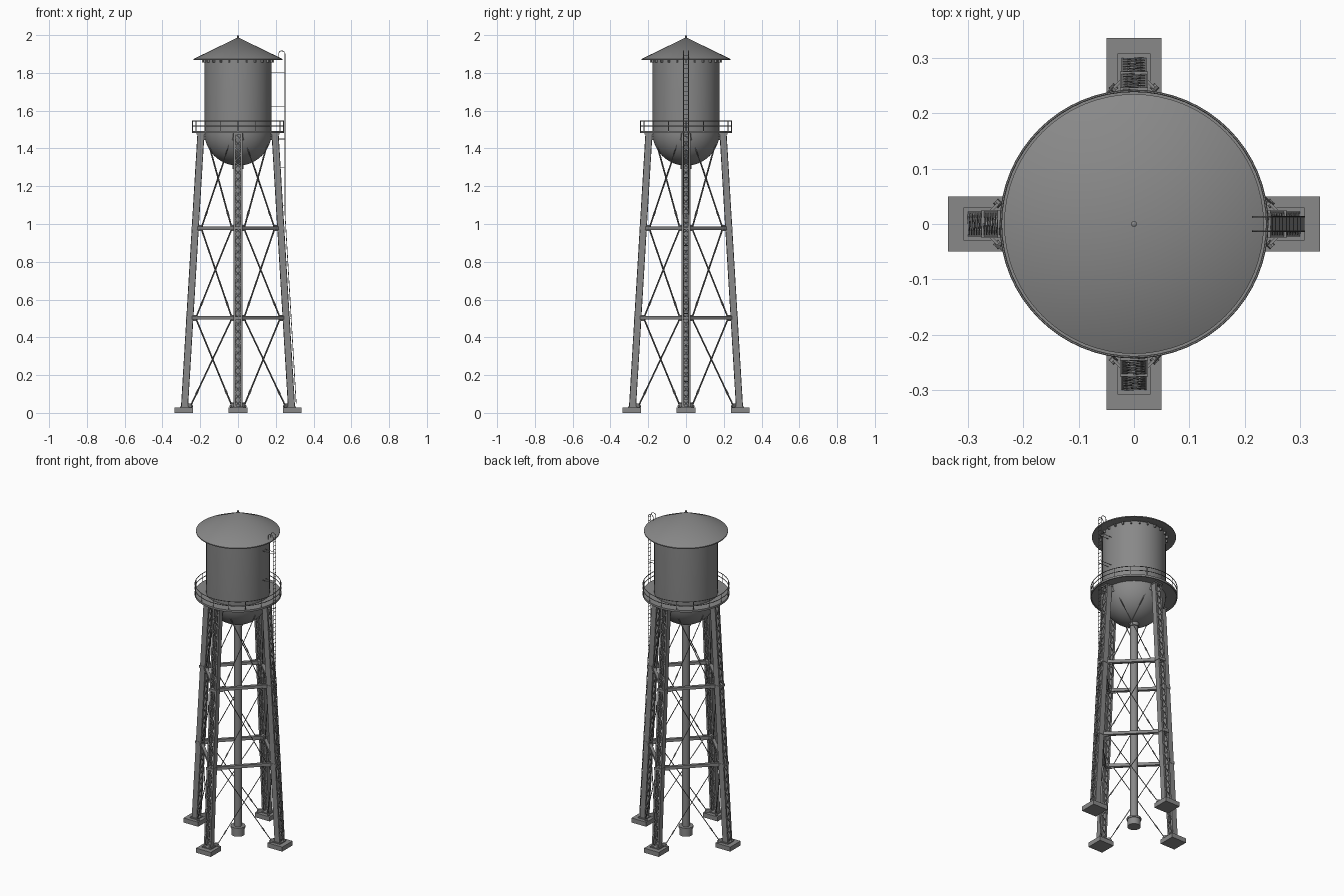
import bpy, bmesh, math
from mathutils import Vector, Matrix

cube = bpy.data.objects.get("Cube")
if cube:
    bpy.data.objects.remove(cube, do_unlink=True)

GREY = (0.25, 0.25, 0.25, 1)
steel = bpy.data.materials.new("grey_steel")
steel.use_nodes = True
steel.diffuse_color = GREY
steel.node_tree.nodes["Principled BSDF"].inputs["Base Color"].default_value = GREY


def finish(name, bm, smooth=False):
    mesh = bpy.data.meshes.new(name)
    bmesh.ops.recalc_face_normals(bm, faces=bm.faces[:])
    bm.to_mesh(mesh)
    bm.free()
    mesh.materials.append(steel)
    ob = bpy.data.objects.new(name, mesh)
    bpy.context.collection.objects.link(ob)
    if smooth:
        bpy.ops.object.select_all(action='DESELECT')
        ob.select_set(True)
        bpy.context.view_layer.objects.active = ob
        bpy.ops.object.shade_smooth_by_angle(angle=math.radians(35))
    return ob


def four(ob, names):
    """Repeat a part around the tower by quarter turns."""
    base = ob.name
    for i, side in enumerate(names):
        part = ob if i == 0 else ob.copy()
        if i:
            bpy.context.collection.objects.link(part)
        part.name = base + "_" + side
        part.rotation_euler.z = i * math.pi / 2


def lathe(name, profile, steps=64):
    bm = bmesh.new()
    verts = [bm.verts.new((r, 0, z)) for r, z in profile]
    edges = [bm.edges.new(p) for p in zip(verts, verts[1:])]
    bmesh.ops.spin(bm, geom=verts + edges, cent=(0, 0, 0), axis=(0, 0, 1),
                   angle=math.tau, steps=steps, use_duplicate=False)
    bmesh.ops.remove_doubles(bm, verts=bm.verts[:], dist=0.0004)
    return finish(name, bm, True)


def box(bm, centre, size):
    m = Matrix.Translation(centre) @ Matrix.Diagonal((*size, 1))
    bmesh.ops.create_cube(bm, size=1, matrix=m)


def bar(bm, a, b, wide, deep, side=(0, 1, 0)):
    """Box from a to b; 'wide' is measured along the side direction."""
    a, b = Vector(a), Vector(b)
    z = (b - a).normalized()
    x = Vector(side)
    x = (x - z * x.dot(z)).normalized()
    rot = Matrix((x, z.cross(x), z)).transposed().to_4x4()
    m = Matrix.Translation((a + b) / 2) @ rot @ Matrix.Diagonal((wide, deep, (b - a).length, 1))
    bmesh.ops.create_cube(bm, size=1, matrix=m)


def rod(bm, a, b, r, sides=6):
    a, b = Vector(a), Vector(b)
    m = Matrix.Translation((a + b) / 2) @ (b - a).to_track_quat('Z', 'Y').to_matrix().to_4x4()
    bmesh.ops.create_cone(bm, cap_ends=True, segments=sides, radius1=r, radius2=r,
                          depth=(b - a).length, matrix=m)


def lean(z):
    """Distance of a leg's centre line from the tower axis."""
    return 0.285 - 0.06 * z


# Tank with round bottom
TANK, DECK = 0.178, 1.487
bowl = [(TANK * math.sin(t * math.pi / 32), DECK - TANK * math.cos(t * math.pi / 32))
        for t in range(17)]
lathe("tank", bowl + [(TANK, 1.875)])

# Conical roof and finial
lathe("roof", [(0, 1.988), (0.235, 1.874), (0.235, 1.868), (TANK, 1.872), (0, 1.96)])
lathe("roof_finial", [(0, 1.98), (0.005, 1.982), (0.005, 1.996), (0, 2.0)], 12)
bm = bmesh.new()
for i in range(24):
    a = i * math.tau / 24
    c, s = math.cos(a), math.sin(a)
    bar(bm, (0.176 * c, 0.176 * s, 1.862), (0.19 * c, 0.19 * s, 1.862), 0.008, 0.014, (-s, c, 0))
finish("roof_brackets", bm)

# Walkway deck and railing
lathe("walkway", [(0.17, 1.493), (0.243, 1.493), (0.243, 1.481), (0.237, 1.481),
                  (0.237, 1.487), (0.17, 1.487)])
RAIL = 0.241
for name, z in (("mid_rail", 1.519), ("top_rail", 1.545)):
    ring = [(RAIL + 0.0022 * math.cos(t * math.tau / 6), z + 0.0022 * math.sin(t * math.tau / 6))
            for t in range(7)]
    lathe(name, ring)
bm = bmesh.new()
for i in range(16):
    a = i * math.tau / 16
    x, y = RAIL * math.cos(a), RAIL * math.sin(a)
    rod(bm, (x, y, 1.485), (x, y, 1.545), 0.002)
finish("rail_posts", bm)

# Riser pipe with its base drum
lathe("riser_pipe", [(0, 0), (0.037, 0), (0.037, 0.042), (0.041, 0.042), (0.041, 0.054),
                     (0.022, 0.054), (0.022, 1.29), (0.028, 1.29), (0.028, 1.325)], 32)

# Footings
SIDES = ("left", "back", "right", "front")
bm = bmesh.new()
box(bm, (0.287, 0, 0.014), (0.1, 0.1, 0.028))
four(finish("footing", bm), SIDES)

# Legs: two channels joined by zigzag lacing
LOW, HIGH, DEPTH, HALF = 0.03, 1.483, 0.034, 0.021
bm = bmesh.new()
box(bm, (lean(LOW), 0, 0.031), (0.05, 0.06, 0.006))
for s in (-1, 1):
    def at(z, dx, y):
        return (lean(z) + dx, y, z)
    bar(bm, at(LOW, 0, s * HALF), at(HIGH, 0, s * HALF), 0.004, DEPTH)
    for e in (-1, 1):
        dx = e * (DEPTH / 2 - 0.0015)
        bar(bm, at(LOW, dx, s * 0.0165), at(HIGH, dx, s * 0.0165), 0.009, 0.003)
    # Lacing on the inner and outer face, in opposite phase
    count = 38
    step = (HIGH - LOW) / count
    dx = s * (DEPTH / 2 + 0.0005)
    for i in range(count):
        y = 0.018 * s * (-1) ** i
        bar(bm, at(LOW + i * step, dx, -y), at(LOW + (i + 1) * step, dx, y), 0.0022, 0.006, (1, 0, 0))
box(bm, (lean(1.478), 0, 1.478), (0.045, 0.05, 0.008))
four(finish("leg", bm), SIDES)

# Struts and gussets between neighbouring legs
LEVELS = (0.035, 0.503, 0.978, 1.462)
ALONG = Vector((-1, 1, 0)).normalized()
FACE = Vector((1, 1, 0)).normalized()


def near(z, gap):
    """Points beside two neighbouring legs at one height."""
    r = lean(z)
    return Vector((r, 0, z)) + ALONG * gap, Vector((0, r, z)) - ALONG * gap


bm = bmesh.new()
for z in LEVELS[1:3]:
    a, b = near(z, 0.015)
    bar(bm, a, b, 0.018, 0.018, FACE)
    box(bm, (lean(z), 0, z), (0.042, 0.05, 0.016))
for z in LEVELS:
    for p, q in zip(near(z, 0.02), near(z, 0.052)):
        bar(bm, p, q, 0.005, 0.032, FACE)
        rod(bm, q - FACE * 0.006, q + FACE * 0.006, 0.006, 8)
four(finish("strut", bm), SIDES)

# Crossed tie rods with turnbuckles
bm = bmesh.new()
for low, high in zip(LEVELS, LEVELS[1:]):
    a, b = near(low + 0.01, 0.05)
    c, d = near(high - 0.01, 0.05)
    for p, q, shift in ((a, d, 0.003), (b, c, -0.003)):
        p, q = p + FACE * shift, q + FACE * shift
        rod(bm, p, q, 0.0024)
        rod(bm, p.lerp(q, 0.12), p.lerp(q, 0.17), 0.004)
four(finish("tie_rods", bm), SIDES)

# Ladder: follows the left leg, then rises to hook over the roof edge
bm = bmesh.new()
path = [Vector((0.308, 0, 0.05)), Vector((0.249, 0, 1.05)), Vector((0.249, 0, 1.9))]
hook = [Vector((0.232 + 0.017 * math.cos(t * math.pi / 6), 0, 1.9 + 0.017 * math.sin(t * math.pi / 6)))
        for t in range(1, 7)]
hook.append(Vector((0.215, 0, 1.878)))
for s in (-1, 1):
    off = Vector((0, s * 0.013, 0))
    line = path + hook
    for p, q in zip(line, line[1:]):
        rod(bm, p + off, q + off, 0.0018)
    for z in (1.1, 1.3, 1.45):
        rod(bm, (lean(z), s * 0.013, z), (0.249, s * 0.013, z), 0.0016)
    for z in (1.62, 1.8):
        rod(bm, (TANK - 0.003, s * 0.013, z), (0.249, s * 0.013, z), 0.0016)
    for z in (0.2, 0.5, 0.8):
        rod(bm, (lean(z), s * 0.013, z), (0.311 - 0.059 * z, s * 0.013, z), 0.0016)
for i in range(77):
    z = 0.07 + i * 0.024
    x = max(0.249, 0.308 - 0.059 * (z - 0.05))
    rod(bm, (x, -0.013, z), (x, 0.013, z), 0.0015, 5)
finish("ladder", bm)
